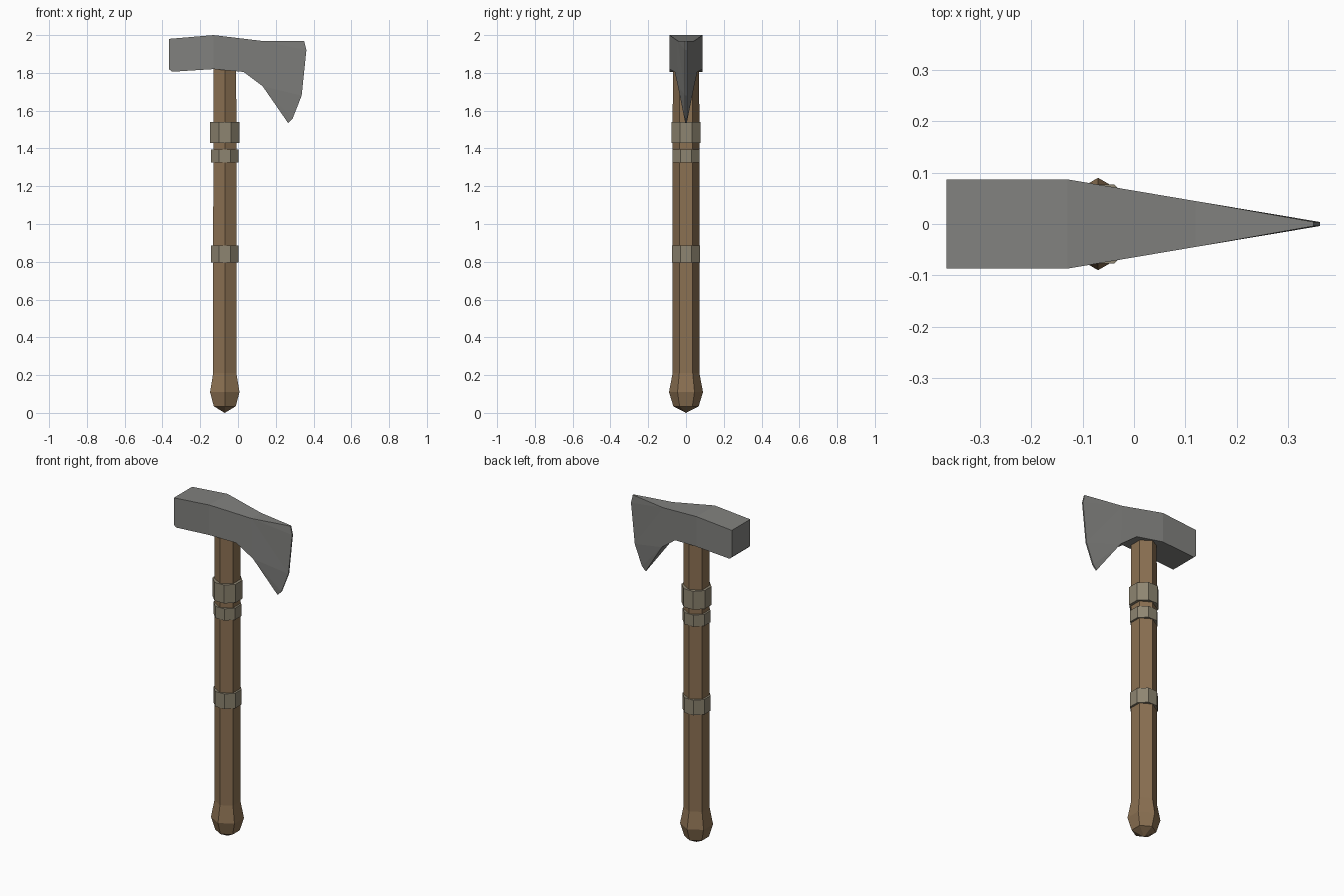
import bpy, bmesh, math

if "Cube" in bpy.data.objects:
    bpy.data.objects.remove(bpy.data.objects["Cube"])

HANDLE_X = -0.07


def material(name, color):
    m = bpy.data.materials.new(name)
    m.diffuse_color = (*color, 1)
    m.use_nodes = True
    m.node_tree.nodes["Principled BSDF"].inputs["Base Color"].default_value = m.diffuse_color
    return m


wood = material("wood", (0.26, 0.165, 0.085))
wrap = material("wrap", (0.27, 0.235, 0.165))
steel = material("steel", (0.22, 0.22, 0.21))


def finish(bm, name, mat):
    bmesh.ops.recalc_face_normals(bm, faces=bm.faces)
    mesh = bpy.data.meshes.new(name)
    bm.to_mesh(mesh)
    bm.free()
    mesh.materials.append(mat)
    obj = bpy.data.objects.new(name, mesh)
    bpy.context.collection.objects.link(obj)
    return obj


def lathe(name, rings, sides, start, mat, tip=None):
    """Stack of polygon rings (radius, z) around the handle axis."""
    bm = bmesh.new()
    loops = []
    for r, z in rings:
        loops.append([bm.verts.new((HANDLE_X + r * math.cos(start + 2 * math.pi * i / sides),
                                    r * math.sin(start + 2 * math.pi * i / sides), z))
                      for i in range(sides)])
    for a, b in zip(loops, loops[1:]):
        for i in range(sides):
            j = (i + 1) % sides
            bm.faces.new((a[i], a[j], b[j], b[i]))
    bm.faces.new(loops[-1])
    if tip is None:
        bm.faces.new(loops[0])
    else:
        t = bm.verts.new((HANDLE_X, 0, tip))
        for i in range(sides):
            bm.faces.new((loops[0][i], loops[0][(i + 1) % sides], t))
    return finish(bm, name, mat)


# Six-sided handle with swollen pommel
lathe("handle", [(0.067, 0.035), (0.09, 0.11), (0.071, 0.21), (0.07, 1.88)],
      6, math.pi / 6, wood, tip=0.0)

# Eight-sided bands around the handle
for name, apothem, z0, z1 in [("upper_band", 0.077, 1.43, 1.54),
                              ("middle_band", 0.072, 1.325, 1.395),
                              ("lower_band", 0.073, 0.795, 0.885)]:
    r = apothem / math.cos(math.pi / 8)
    lathe(name, [(r, z0), (r, z1)], 8, math.pi / 8, wrap)

# Axe head: side profile, thickness tapering towards the cutting edge
profile = [(-0.365, 1.98), (-0.13, 2.0), (0.12, 1.97), (0.35, 1.97), (0.362, 1.92),
           (0.337, 1.68), (0.29, 1.56), (0.265, 1.535), (0.13, 1.73), (0.03, 1.805),
           (-0.13, 1.82), (-0.35, 1.806), (-0.365, 1.82)]
edge = range(3, 8)
side_faces = [(0, 1, 10, 11, 12), (1, 2, 8, 9, 10), (2, 3, 4), (2, 4, 5),
              (2, 5, 8), (5, 6, 8), (6, 7, 8)]


def half_thickness(i):
    if i in edge:
        return 0.004
    return 0.087 - 0.083 * max(0, profile[i][0] + 0.13) / 0.49


bm = bmesh.new()
front, back = [[bm.verts.new((x, s * half_thickness(i), z)) for i, (x, z) in enumerate(profile)]
               for s in (-1, 1)]
for side in (front, back):
    for f in side_faces:
        bm.faces.new([side[i] for i in f])
for i in range(len(profile)):
    j = (i + 1) % len(profile)
    bm.faces.new((front[i], front[j], back[j], back[i]))
finish(bm, "axe_head", steel)
